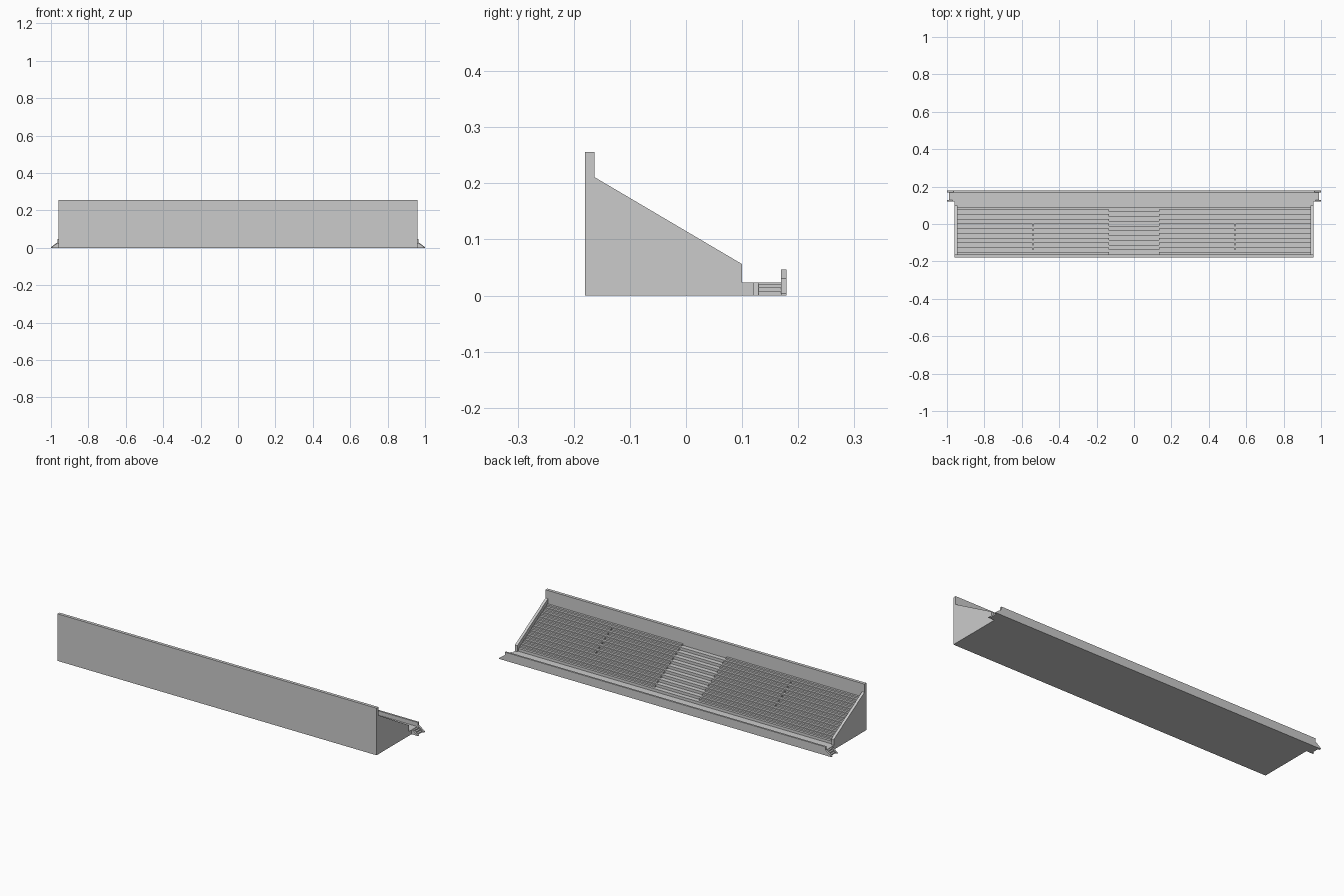
import bpy, bmesh

if "Cube" in bpy.data.objects:
    bpy.data.objects.remove(bpy.data.objects["Cube"])


def extrude(name, pts, a, b, axis='x'):
    """Prism from a closed profile: (y, z) along x, or (x, z) along y."""
    bm = bmesh.new()
    place = (lambda p, t: (t, p[0], p[1])) if axis == 'x' else (lambda p, t: (p[0], t, p[1]))
    lo = [bm.verts.new(place(p, a)) for p in pts]
    hi = [bm.verts.new(place(p, b)) for p in pts]
    bm.faces.new(lo)
    bm.faces.new(hi[::-1])
    n = len(pts)
    for i in range(n):
        bm.faces.new((lo[i], lo[(i + 1) % n], hi[(i + 1) % n], hi[i]))
    bmesh.ops.recalc_face_normals(bm, faces=bm.faces)
    me = bpy.data.meshes.new(name)
    bm.to_mesh(me)
    bm.free()
    ob = bpy.data.objects.new(name, me)
    bpy.context.collection.objects.link(ob)
    return ob


def rect(u0, u1, v0, v1):
    return [(u0, v0), (u1, v0), (u1, v1), (u0, v1)]


ROWS, FRONT, BACK, DECK = 10, 0.092, -0.163, 0.023
PITCH = (FRONT - BACK) / ROWS
RISE = 0.0152

# Back wall
extrude("back_wall", rect(-0.18, BACK, 0, 0.256), -0.96, 0.96)

# Terraced steps, with the flat deck in front, as one solid
profile = [(BACK, 0), (0.178, 0), (0.178, DECK), (FRONT, DECK)]
for i in range(ROWS):
    z = DECK + RISE * (i + 1)
    profile += [(FRONT - PITCH * i, z), (FRONT - PITCH * (i + 1), z)]
extrude("terrace_steps", profile, -0.945, 0.945)

# Front parapet
extrude("front_parapet", rect(0.169, 0.179, 0, 0.046), -0.965, 0.965)

for s, side in ((-1, "left"), (1, "right")):
    # Sloping side walls
    extrude(side + "_side_wall",
            [(-0.18, 0), (0.1, 0), (0.1, 0.056), (BACK, 0.211), (-0.18, 0.211)],
            s * 0.945, s * 0.96)
    # Deck end beside the wall
    extrude(side + "_deck_end", rect(0.1, 0.178, 0, DECK), s * 0.945, s * 0.96)

    # Seat benches, split by a narrow aisle in the middle rows
    for i in range(ROWS):
        y = FRONT - PITCH * (i + 1)
        z = DECK + RISE * (i + 1)
        spans = [(0.133, 0.537), (0.543, 0.945)] if 3 <= i < ROWS - 1 else [(0.133, 0.945)]
        for a, b in spans:
            extrude(side + "_bench", rect(y, y + 0.012, z, z + 0.0085), s * a, s * b)

    # End stairs between two tapered stringers
    stairs = [(s * 0.955, 0), (s * 0.99, 0), (s * 0.99, 0.007), (s * 0.98, 0.007),
              (s * 0.98, 0.014), (s * 0.97, 0.014), (s * 0.97, 0.02), (s * 0.955, 0.02)]
    extrude(side + "_end_stairs", stairs, 0.128, 0.17, 'y')
    extrude(side + "_inner_stringer",
            [(s * 0.955, 0), (s * 1.0, 0), (s * 0.97, DECK), (s * 0.955, DECK)],
            0.12, 0.129, 'y')
    extrude(side + "_outer_stringer",
            [(s * 0.965, 0), (s * 1.0, 0), (s * 1.0, 0.004), (s * 0.965, 0.03)],
            0.169, 0.179, 'y')
